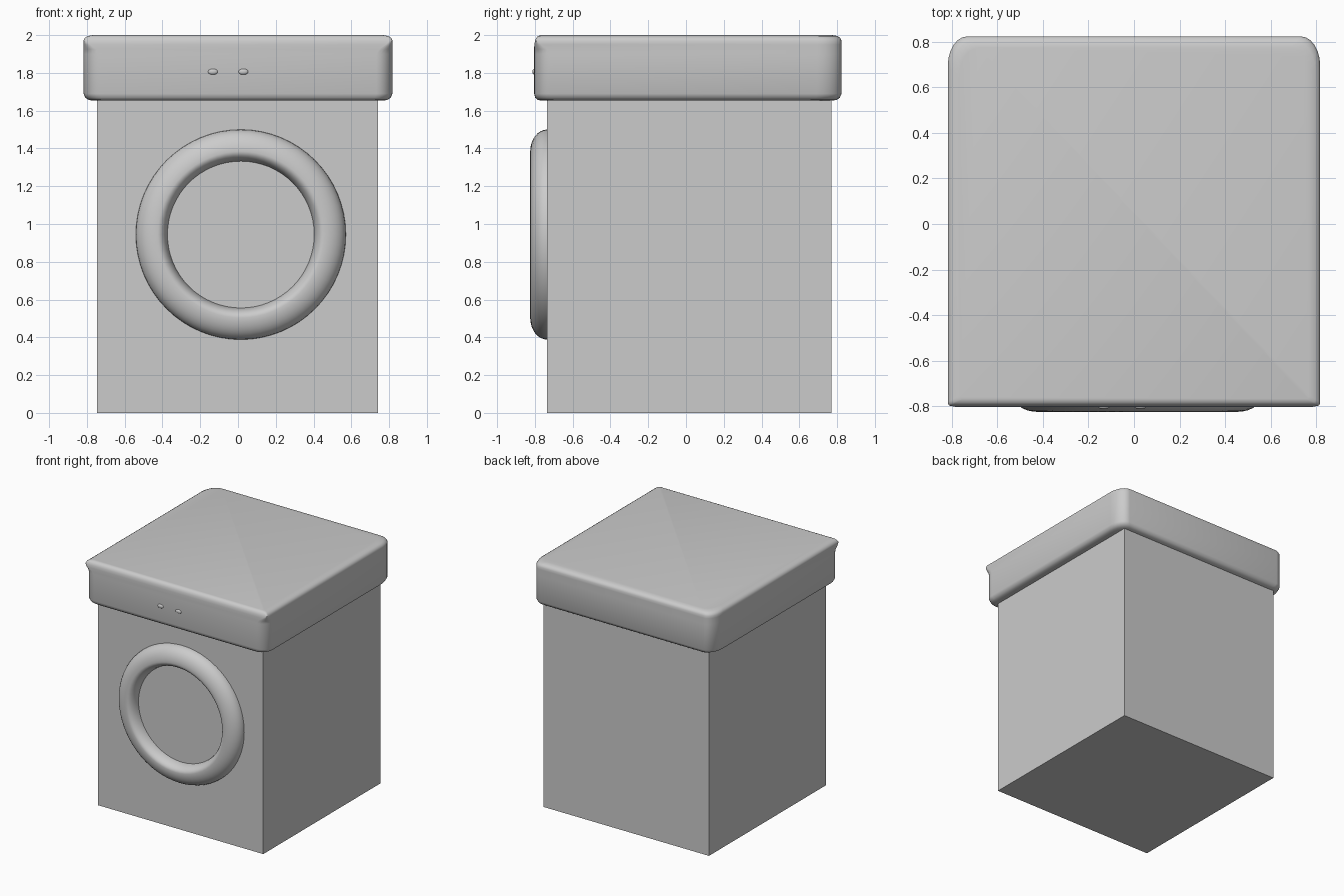
import bpy, bmesh, math

if "Cube" in bpy.data.objects:
    bpy.data.objects.remove(bpy.data.objects["Cube"])

def finish(name, bm, angle=None):
    bmesh.ops.recalc_face_normals(bm, faces=bm.faces)
    me = bpy.data.meshes.new(name)
    bm.to_mesh(me)
    bm.free()
    ob = bpy.data.objects.new(name, me)
    bpy.context.collection.objects.link(ob)
    if angle:
        bpy.ops.object.select_all(action='DESELECT')
        ob.select_set(True)
        bpy.context.view_layer.objects.active = ob
        bpy.ops.object.shade_smooth_by_angle(angle=math.radians(angle))
    return ob

def loft(bm, rings, closed=False):
    rows = [[bm.verts.new(p) for p in r] for r in rings]
    n = len(rows[0])
    for a, b in zip(rows, rows[1:]):
        for i in range(n):
            j = (i + 1) % n
            bm.faces.new((a[i], a[j], b[j], b[i]))
    if closed:
        bm.faces.new(rows[0][::-1])
        bm.faces.new(rows[-1])

# Cabinet body
bm = bmesh.new()
bmesh.ops.create_cube(bm, size=1)
for v in bm.verts:
    v.co = (v.co.x * 1.487 - 0.002, v.co.y * 1.505 + 0.0175, (v.co.z + 0.5) * 1.67)
finish("cabinet", bm)

# Lid: stacked rounded outlines, the front corners squaring off into a top lip
def outline(z, inset, front, r):
    x, yb, yf = 0.818 - inset, 0.824 - inset, front
    pts = []
    for sx, sy, rx, ry in ((1, 1, 0.085, 0.13), (-1, 1, 0.085, 0.13),
                           (-1, -1, r, r), (1, -1, r, r)):
        cx = sx * (x - rx)
        cy = yb - ry if sy > 0 else yf + ry
        arc = [(cx + sx * rx * math.cos(t * math.pi / 12),
                cy + sy * ry * math.sin(t * math.pi / 12), z) for t in range(7)]
        pts += arc if sx * sy > 0 else arc[::-1]
    return pts

levels = [  # height, inset, front y, front corner radius
    (1.653, 0.05, -0.765, 0.07), (1.657, 0.027, -0.785, 0.08),
    (1.668, 0.01, -0.798, 0.085), (1.69, 0.0, -0.804, 0.085),
    (1.90, 0.0, -0.804, 0.085), (1.925, 0.0, -0.804, 0.07),
    (1.95, 0.0, -0.803, 0.035), (1.97, 0.0, -0.799, 0.015),
    (1.985, 0.007, -0.793, 0.015), (1.995, 0.022, -0.784, 0.015),
    (2.0, 0.05, -0.77, 0.015)]
bm = bmesh.new()
loft(bm, [outline(*l) for l in levels], closed=True)
finish("lid", bm, 40)

# Round door on the front
CX, CZ, FACE, SEG = 0.015, 0.944, -0.735, 64

def circle(r, y):
    return [(CX + r * math.cos(2 * math.pi * i / SEG), y,
             CZ + r * math.sin(2 * math.pi * i / SEG)) for i in range(SEG)]

# Door rim: domed band
profile = [(0.556, FACE + 0.01)]
for i in range(17):
    a = math.pi * i / 16
    width = 0.116 if i <= 8 else 0.052
    profile.append((0.44 + width * math.cos(a), FACE - 0.09 * math.sin(a)))
profile.append((0.388, FACE + 0.01))
bm = bmesh.new()
loft(bm, [circle(r, y) for r, y in profile])
finish("door_rim", bm, 50)

# Door window
bm = bmesh.new()
loft(bm, [circle(0.40, FACE + 0.01), circle(0.40, FACE - 0.008)], closed=True)
finish("door_window", bm, 30)

# Two small buttons on the lid front
for side, x in (("left", -0.133), ("right", 0.028)):
    bm = bmesh.new()
    bmesh.ops.create_uvsphere(bm, u_segments=24, v_segments=12, radius=1)
    for v in bm.verts:
        v.co = (x + v.co.x * 0.026, -0.802 + v.co.y * 0.011, 1.806 + v.co.z * 0.016)
    finish("button_" + side, bm, 60)
